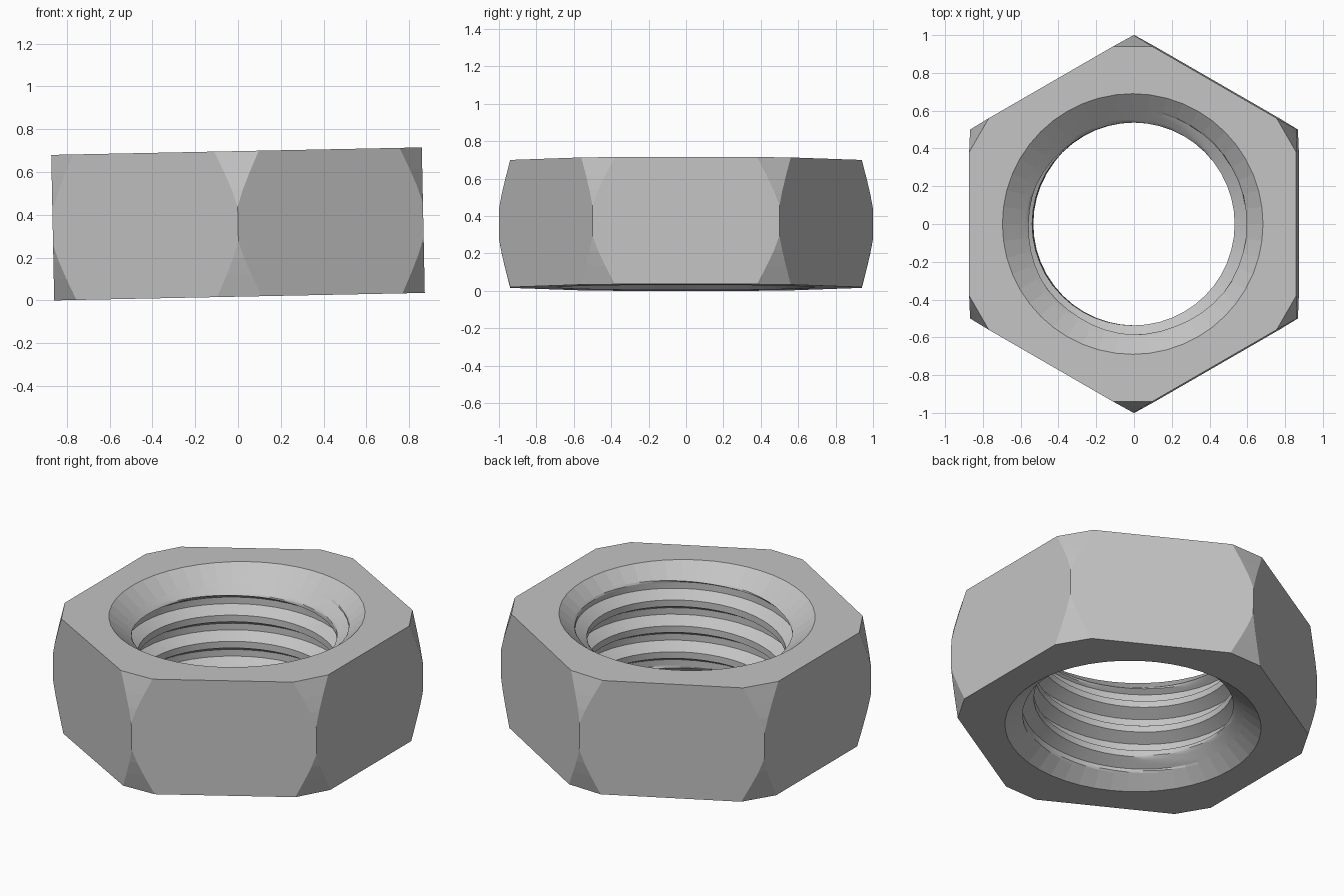
import bpy
import bmesh
import math
from mathutils import Matrix

cube = bpy.data.objects.get("Cube")
if cube:
    bpy.data.objects.remove(cube, do_unlink=True)

HALF = 0.34                              # half height of the nut
MINOR, MAJOR, PITCH = 0.537, 0.602, 0.155
RIM, SINK = 0.69, 0.13                   # countersink radius and depth
SEG, STEPS, TURNS = 48, 16, 7
TILT = math.radians(1.16)

steel = bpy.data.materials.new("steel grey")
steel.use_nodes = True
grey = (0.55, 0.55, 0.55, 1)
steel.diffuse_color = grey
steel.node_tree.nodes["Principled BSDF"].inputs["Base Color"].default_value = grey


def thread_radius(phase):
    """Trapezoid thread: crest, flank, root, flank."""
    if phase < 0.25:
        t = 0
    elif phase < 0.5:
        t = (phase - 0.25) * 4
    elif phase < 0.75:
        t = 1
    else:
        t = (1 - phase) * 4
    return MINOR + (MAJOR - MINOR) * t


def cone_radius(z):
    return RIM - (RIM - MINOR) * (HALF - abs(z)) / SINK


def skin(bm, rings, closed_shift=None):
    """Quads between neighbouring vertex columns."""
    faces = []
    for a, b in zip(rings, rings[1:]):
        for j in range(len(a) - 1):
            faces.append(bm.faces.new((a[j], b[j], b[j + 1], a[j + 1])))
    return faces


bm = bmesh.new()

# Threaded bore with a countersink at each end
columns = []
for i in range(SEG + 1):
    angle = math.tau * i / SEG
    column = []
    for j in range(STEPS * TURNS + 1):
        z = PITCH * (j / STEPS - TURNS / 2 + i / SEG - 0.5)
        z = max(-HALF, min(HALF, z))
        r = max(thread_radius((j % STEPS) / STEPS), cone_radius(z))
        if abs(z) == HALF:
            r = RIM
        column.append(bm.verts.new((r * math.cos(angle), r * math.sin(angle), z)))
    columns.append(column)
skin(bm, columns)

# Hexagonal outside with stepped chamfers on the six corners
chamfer = [(0.08, 1.0), (0.16, 0.985), (0.24, 0.966), (HALF, 0.94)]
levels = [(-z, r) for z, r in reversed(chamfer)] + chamfer
rings = []
for z, r in levels:
    ring = []
    for k in range(6):
        turn = Matrix.Rotation(math.radians(30 + 60 * k), 3, 'Z')
        width = (1 - r) * math.sqrt(3)
        for side in (-width, width):
            v = bm.verts.new((r, side, z))
            v.co = turn @ v.co
            ring.append(v)
    rings.append(ring + ring[:1])
skin(bm, rings)

bmesh.ops.remove_doubles(bm, verts=bm.verts[:], dist=0.0002)
bmesh.ops.dissolve_degenerate(bm, edges=bm.edges[:], dist=0.0001)

# Flat top and bottom faces around the bore
for end in (-HALF, HALF):
    loop = [e for e in bm.edges if e.is_boundary
            and all(abs(v.co.z - end) < 0.0005 for v in e.verts)]
    bmesh.ops.triangle_fill(bm, edges=loop, use_beauty=True, use_dissolve=False)
bmesh.ops.recalc_face_normals(bm, faces=bm.faces[:])

# Smooth threads with crisp ridges; everything else stays flat
for f in bm.faces:
    f.smooth = all(v.co.xy.length < MAJOR + 0.002 for v in f.verts)
for e in bm.edges:
    e.smooth = e.calc_face_angle(0) < math.radians(25)

# Resting pose: leaning slightly on its right edge
lift = HALF * math.cos(TILT) + math.cos(math.pi / 6) * math.sin(TILT)
bm.transform(Matrix.Translation((0, 0, lift)) @ Matrix.Rotation(-TILT, 4, 'Y'))

mesh = bpy.data.meshes.new("hex_nut")
bm.to_mesh(mesh)
bm.free()
mesh.materials.append(steel)
nut = bpy.data.objects.new("hex_nut", mesh)
bpy.context.collection.objects.link(nut)
